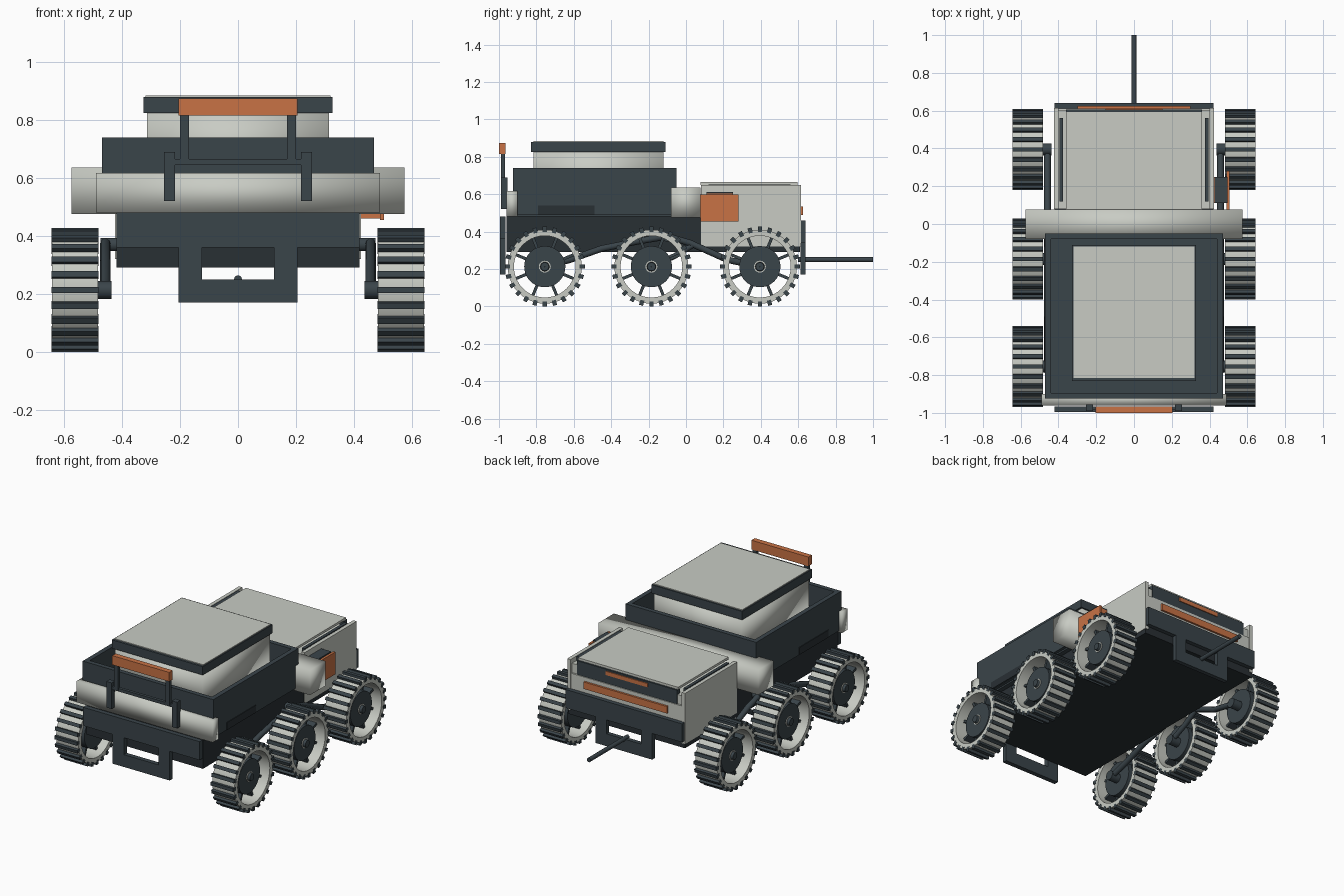
import bpy, bmesh, math
from mathutils import Matrix, Vector

if "Cube" in bpy.data.objects:
    bpy.data.objects.remove(bpy.data.objects["Cube"])


def material(name, rgb):
    m = bpy.data.materials.new(name)
    m.diffuse_color = (*rgb, 1)
    m.use_nodes = True
    m.node_tree.nodes["Principled BSDF"].inputs["Base Color"].default_value = m.diffuse_color
    return m


DARK = material("slate", (0.042, 0.058, 0.068))
BLACK = material("dark_slate", (0.022, 0.029, 0.034))
LIGHT = material("pale_grey", (0.58, 0.60, 0.55))
ORANGE = material("orange", (0.58, 0.17, 0.06))


def finish(name, bm, mats, smooth=False):
    me = bpy.data.meshes.new(name)
    bmesh.ops.recalc_face_normals(bm, faces=bm.faces)
    bm.to_mesh(me)
    bm.free()
    for m in mats:
        me.materials.append(m)
    ob = bpy.data.objects.new(name, me)
    bpy.context.collection.objects.link(ob)
    if smooth:
        me.shade_smooth()
    return ob


def add_box(bm, x0, x1, y0, y1, z0, z1, rot=Matrix(), index=0):
    center = Vector((x0 + x1, y0 + y1, z0 + z1)) / 2
    size = Matrix.Diagonal((x1 - x0, y1 - y0, z1 - z0, 1))
    r = bmesh.ops.create_cube(bm, size=1, matrix=rot @ Matrix.Translation(center) @ size)
    for f in {f for v in r["verts"] for f in v.link_faces}:
        f.material_index = index


def box(name, x0, x1, y0, y1, z0, z1, mat, smooth=False):
    bm = bmesh.new()
    add_box(bm, x0, x1, y0, y1, z0, z1)
    return finish(name, bm, [mat], smooth)


def lathe_x(bm, profile, index, steps=40):
    """Closed (x, radius) profile swept round the x axis."""
    rings = []
    for i in range(steps):
        a = 2 * math.pi * i / steps
        rings.append([bm.verts.new((x, r * math.cos(a), r * math.sin(a))) for x, r in profile])
    n = len(profile)
    for i in range(steps):
        p, q = rings[i], rings[(i + 1) % steps]
        for j in range(n):
            f = bm.faces.new((p[j], p[(j + 1) % n], q[(j + 1) % n], q[j]))
            f.material_index = index
            f.smooth = True


def tube(name, points, radius, mat):
    cu = bpy.data.curves.new(name, "CURVE")
    cu.dimensions = "3D"
    cu.bevel_depth = radius
    cu.bevel_resolution = 3
    cu.use_fill_caps = True
    sp = cu.splines.new("POLY")
    sp.points.add(len(points) - 1)
    for p, c in zip(sp.points, points):
        p.co = (*c, 1)
    cu.materials.append(mat)
    ob = bpy.data.objects.new(name, cu)
    bpy.context.collection.objects.link(ob)
    bpy.ops.object.select_all(action="DESELECT")
    ob.select_set(True)
    bpy.context.view_layer.objects.active = ob
    bpy.ops.object.convert(target="MESH")
    bpy.ops.object.shade_smooth_by_angle(angle=math.radians(40))


# Chassis and front upper tray
box("chassis", -.42, .42, -.96, .61, .29, .48, BLACK)
box("tray_floor", -.45, .45, -.91, -.06, .48, .60, DARK)
for s in (-1, 1):
    xs = sorted((s * .44, s * .47))
    box("tray_side", *xs, -.925, -.05, .49, .74, DARK)
    xs = sorted((s * .47, s * .474))
    box("tray_side_slot", *xs, -.79, -.49, .492, .54, BLACK)
box("tray_front", -.44, .44, -.925, -.895, .49, .74, DARK)
box("tray_back", -.44, .44, -.08, -.05, .49, .74, DARK)

# Cabin block with lid
box("cabin_block", -.315, .315, -.815, -.12, .60, .83, LIGHT, True)
box("lid", -.327, .327, -.83, -.11, .825, .88, DARK)
box("lid_panel", -.32, .32, -.815, -.12, .879, .885, LIGHT)

# Cross beams
box("middle_beam", -.575, .575, -.08, .077, .475, .637, LIGHT, True)
box("front_beam", -.49, .49, -.96, -.90, .48, .617, LIGHT, True)


def bumper(name, y0, y1, z):
    """Wide plate with a U-shaped bracket hanging beneath it."""
    bm = bmesh.new()
    add_box(bm, -.42, .42, y0, y1, z, z + .12)
    for s in (-1, 1):
        add_box(bm, *sorted((s * .125, s * .205)), y0, y1, .17, z)
    add_box(bm, -.125, .125, y0, y1, .17, .25)
    finish(name, bm, [DARK])


bumper("front_bumper", -.995, -.965, .36)
bumper("rear_bumper", .612, .64, .34)
tube("hitch_rod", [(0, .60, .25), (0, 1, .25)], .014, DARK)

# Lamp frame
for s in (-1, 1):
    box("frame_post", *sorted((s * .217, s * .255)), -.99, -.955, .52, .69, DARK)
    box("lamp_upright", *sorted((s * .17, s * .2)), -.99, -.968, .65, .82, DARK)
box("frame_rail", -.22, .22, -.985, -.965, .645, .665, DARK)
box("lamp_bar", -.205, .205, -1, -.965, .815, .875, ORANGE)

# Rear cargo bay
for s in (-1, 1):
    box("cargo_side", *sorted((s * .40, s * .424)), .08, .615, .32, .65, LIGHT)
    box("cargo_rail", *sorted((s * .375, s * .395)), .12, .56, .60, .652, DARK)
box("cargo_core", -.40, .40, .08, .60, .48, .62, LIGHT)
box("cargo_cover", -.36, .36, .078, .595, .65, .665, LIGHT)
box("cargo_back_panel", -.40, .40, .60, .612, .46, .56, LIGHT)
box("cargo_back_recess", -.36, .36, .575, .606, .56, .65, DARK)
box("cargo_back_stripe", -.30, .30, .612, .625, .49, .535, ORANGE)
box("cargo_top_stripe", -.15, .15, .606, .612, .615, .64, ORANGE)

# Side equipment box
box("side_box", .42, .49, .11, .25, .46, .605, ORANGE)
box("side_box_plate", .49, .505, .077, .28, .455, .60, ORANGE)
box("side_box_lid", .425, .495, .11, .25, .604, .612, DARK)


# Wheels
def wheel(s, y):
    bm = bmesh.new()
    x0, x1 = .483, .642
    lathe_x(bm, [(x0, .165), (x1, .165), (x1, .198), (x0, .198)], 0)
    lathe_x(bm, [(.50, 0.001), (.50, .11), (.61, .11), (.61, .001)], 1)
    lathe_x(bm, [(.60, .001), (.60, .028), (.63, .022), (.63, .001)], 1, 16)
    lathe_x(bm, [(.605, .022), (.605, .032), (.614, .032), (.614, .022)], 0, 16)
    for i in range(24):
        rot = Matrix.Rotation(2 * math.pi * i / 24, 4, "X")
        add_box(bm, x0 - .001, x1 + .002, -.011, .011, .186, .214, rot, 1)
    for i in range(8):
        rot = Matrix.Rotation(2 * math.pi * (i + .5) / 8, 4, "X")
        add_box(bm, .53, .59, -.008, .008, .10, .17, rot, 1)
    bmesh.ops.transform(bm, matrix=Matrix.Translation((0, y, .213)) @ Matrix.Diagonal((s, 1, 1, 1)),
                        verts=bm.verts)
    ob = finish("wheel", bm, [LIGHT, DARK])
    bpy.ops.object.select_all(action="DESELECT")
    ob.select_set(True)
    bpy.context.view_layer.objects.active = ob
    bpy.ops.object.shade_smooth_by_angle(angle=math.radians(35))


for s in (-1, 1):
    for y in (-.755, -.185, .395):
        wheel(s, y)
        tube("axle", [(s * .437, y, .213), (s * .52, y, .213)], .032, DARK)
    # Suspension arms and pivots
    x = s * .458
    tube("front_arm", [(x, -.755, .213), (x, -.62, .25), (x, -.45, .31), (x, -.25, .35), (x, -.10, .375)],
         .018, DARK)
    tube("rear_arm", [(x, -.10, .375), (x, .02, .34), (x, .22, .25), (x, .395, .213)], .018, DARK)
    tube("middle_arm", [(x, .04, .33), (x, -.06, .27), (x, -.185, .213)], .016, DARK)
    tube("arm_pivot", [(s * .40, -.10, .37), (s * .475, -.10, .37)], .024, DARK)
